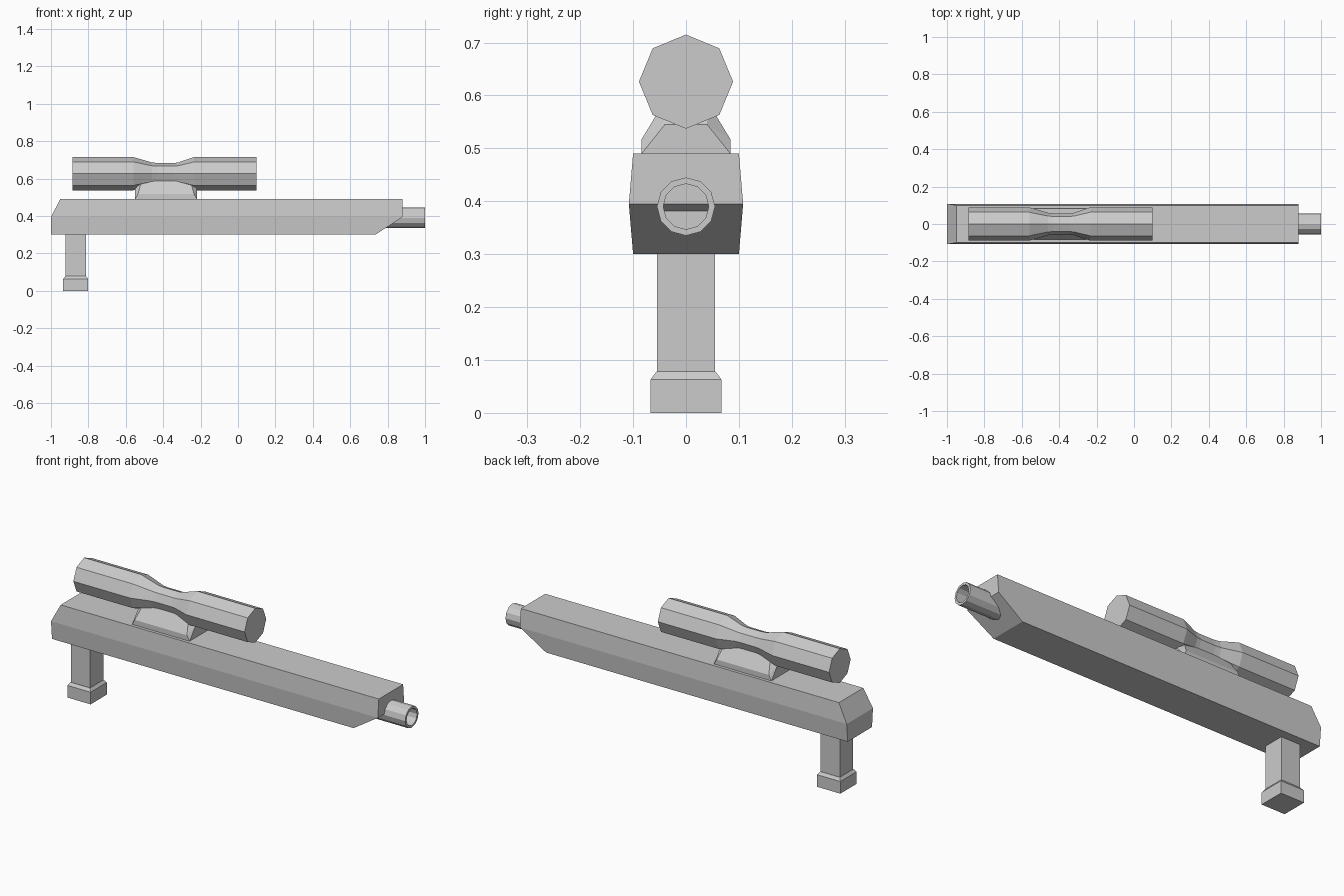
import bpy, bmesh
from math import cos, sin, tau

cube = bpy.data.objects.get("Cube")
if cube:
    bpy.data.objects.remove(cube, do_unlink=True)

grey = bpy.data.materials.new("light grey")
grey.use_nodes = True
grey.diffuse_color = (0.6, 0.6, 0.6, 1)
grey.node_tree.nodes["Principled BSDF"].inputs["Base Color"].default_value = (0.6, 0.6, 0.6, 1)


def finish(name, bm, location):
    """Turn a bmesh into a flat shaded object."""
    bmesh.ops.recalc_face_normals(bm, faces=bm.faces)
    mesh = bpy.data.meshes.new(name)
    bm.to_mesh(mesh)
    bm.free()
    mesh.materials.append(grey)
    obj = bpy.data.objects.new(name, mesh)
    obj.location = location
    bpy.context.collection.objects.link(obj)


def hull(name, points, location=(0, 0, 0), mirror_x=False):
    """Convex solid from corner points mirrored in y, and optionally in x."""
    bm = bmesh.new()
    for x, y, z in points:
        for sx in ((1, -1) if mirror_x else (1,)):
            for sy in (1, -1):
                bm.verts.new((x * sx, y * sy, z))
    bmesh.ops.convex_hull(bm, input=bm.verts)
    bmesh.ops.dissolve_limit(bm, angle_limit=0.01, verts=bm.verts, edges=bm.edges)
    finish(name, bm, location)


def lathe_x(name, stations, sides, height):
    """Faceted tube along x from (x, radius) stations, capped at both ends."""
    bm = bmesh.new()
    rings = [[bm.verts.new((x, r * sin(tau * i / sides), r * cos(tau * i / sides)))
              for i in range(sides)] for x, r in stations]
    for a, b in zip(rings, rings[1:]):
        for i in range(sides):
            j = (i + 1) % sides
            bm.faces.new((a[i], a[j], b[j], b[i]))
    bm.faces.new(rings[0])
    bm.faces.new(rings[-1])
    finish(name, bm, (0, 0, height))


# Long main body with a slanted rear top and an undercut nose
hull("body", [
    (-0.95, 0.10, 0.49), (0.88, 0.10, 0.49),
    (-1, 0.108, 0.395), (0.88, 0.108, 0.395),
    (-1, 0.10, 0.30), (0.735, 0.10, 0.30)])

# Hollow barrel
lathe_x("barrel", [(0.75, 0.055), (1, 0.055), (1, 0.043), (0.86, 0.043)], 12, 0.39)

# Sighting tube with a narrow waist
lathe_x("scope", [
    (-0.885, 0.089), (-0.56, 0.089), (-0.46, 0.06), (-0.43, 0.057),
    (-0.345, 0.057), (-0.32, 0.06), (-0.235, 0.089), (0.1, 0.089)], 8, 0.626)

# Scope mount with corner chamfers that widen upward
hull("scope_mount", [
    (0.165, 0.084, 0.49), (0.15, 0.084, 0.517),
    (0.165, 0.04, 0.545), (0.13, 0.041, 0.588)], (-0.385, 0, 0), True)

# Grip and its flared foot
hull("grip", [(0.055, 0.055, 0.06), (0.055, 0.055, 0.31)], (-0.868, 0, 0), True)
hull("grip_foot", [
    (0.067, 0.067, 0), (0.067, 0.067, 0.063), (0.056, 0.056, 0.078)], (-0.868, 0, 0), True)
